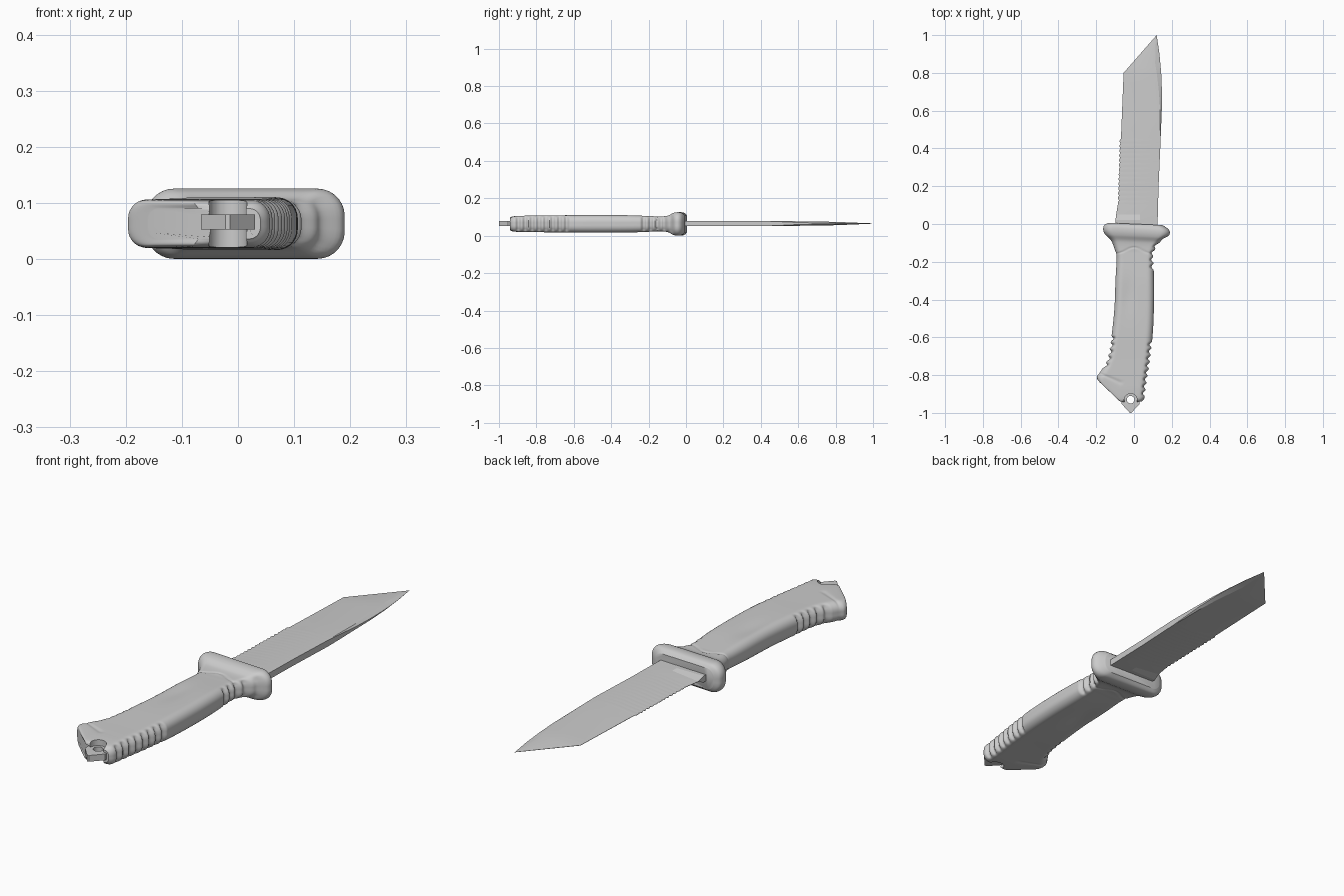
import bpy, bmesh, math

if "Cube" in bpy.data.objects:
    bpy.data.objects.remove(bpy.data.objects["Cube"])

ZC = 0.063  # mid height of the knife


def finish(name, verts, faces, smooth=None):
    me = bpy.data.meshes.new(name)
    me.from_pydata(verts, [], faces)
    bm = bmesh.new()
    bm.from_mesh(me)
    bmesh.ops.remove_doubles(bm, verts=bm.verts, dist=1e-6)
    bmesh.ops.recalc_face_normals(bm, faces=bm.faces)
    bm.to_mesh(me)
    bm.free()
    ob = bpy.data.objects.new(name, me)
    bpy.context.collection.objects.link(ob)
    if smooth:
        shade(ob, smooth)
    return ob


def shade(ob, angle):
    bpy.ops.object.select_all(action='DESELECT')
    ob.select_set(True)
    bpy.context.view_layer.objects.active = ob
    bpy.ops.object.shade_smooth_by_angle(angle=math.radians(angle))


def loft(name, rings, smooth):
    n = len(rings[0])
    verts = [p for r in rings for p in r]
    faces = [(i * n + j, i * n + (j + 1) % n, (i + 1) * n + (j + 1) % n, (i + 1) * n + j)
             for i in range(len(rings) - 1) for j in range(n)]
    faces += [tuple(range(n)), tuple(range(len(verts) - n, len(verts)))]
    return finish(name, verts, faces, smooth)


def drill(ob, x, y, r):
    bpy.ops.mesh.primitive_cylinder_add(vertices=40, radius=r, depth=0.4, location=(x, y, ZC))
    cut = bpy.context.object
    cut.hide_render = True
    mod = ob.modifiers.new("hole", 'BOOLEAN')
    mod.operation, mod.solver, mod.object = 'DIFFERENCE', 'EXACT', cut
    bpy.context.view_layer.objects.active = ob
    bpy.ops.object.modifier_apply(modifier=mod.name)
    bpy.data.objects.remove(cut)


def lerp_table(t, y):
    for (y0, a), (y1, b) in zip(t, t[1:]):
        if y <= y1:
            return a + (b - a) * max(0, (y - y0)) / (y1 - y0)
    return t[-1][1]


# Handle and guard: stations of left x,y / right x,y / half height / end sag
ST = [(-.135, .006, .150, -.006, .045, 0), (-.157, -.006, .181, -.026, .059, 0),
      (-.163, -.030, .190, -.048, .0625, 0), (-.152, -.056, .174, -.072, .058, 0),
      (-.120, -.090, .136, -.098, .044, 0), (-.100, -.140, .112, -.135, .040, 0),
      (-.092, -.180, .103, -.175, .041, 0), (-.098, -.300, .106, -.300, .046, 0),
      (-.104, -.450, .106, -.420, .047, 0), (-.120, -.600, .100, -.570, .047, 0),
      (-.141, -.715, .085, -.720, .045, 0), (-.178, -.782, .068, -.830, .044, .02),
      (-.195, -.806, .061, -.880, .043, .045), (-.190, -.828, .055, -.922, .039, .062),
      (-.160, -.858, .040, -.941, .027, .045)]


def stations():
    for i in range(len(ST) - 1):
        a, b, c, d = ST[max(i - 1, 0)], ST[i], ST[i + 1], ST[min(i + 2, len(ST) - 1)]
        n = max(6, int(max(b[1] - c[1], b[3] - c[3]) / .004))
        for k in range(n + (i == len(ST) - 2)):
            t = k / n
            yield [.5 * (2 * q + (r - p) * t + (2 * p - 5 * q + 4 * r - s) * t * t
                         + (3 * q - p - 3 * r + s) * t ** 3) for p, q, r, s in zip(a, b, c, d)]


def rounded_rect(w, h, r):
    pts = []
    for q, (sx, sz) in enumerate([(1, 1), (-1, 1), (-1, -1), (1, -1)]):
        for k in range(8):
            a = math.pi / 2 * (q + k / 7)
            pts.append((sx * (w - r) + r * math.cos(a), sz * (h - r) + r * math.sin(a)))
    out = []
    for i, p in enumerate(pts):
        out.append(p)
        if i % 8 == 7:
            e, n = pts[(i + 1) % 32], (16 if i in (7, 23) else 6)
            out += [(p[0] + (e[0] - p[0]) * k / n, p[1] + (e[1] - p[1]) * k / n) for k in range(1, n)]
    return out


def ribs(y, y0, y1, n):
    if not y0 < y < y1:
        return 0
    return math.sin(math.pi * n * (y - y0) / (y1 - y0)) ** 2


rings = []
for lx, ly, rx, ry, h, sag in stations():
    w = math.hypot(rx - lx, ry - ly) / 2
    rr = h * .78
    right = .012 * max(ribs(ry, -.245, -.06, 5), ribs(ry, -.915, -.62, 8))
    left = .012 * ribs(ly, -.765, -.59, 5)
    ring = []
    for dx, dz in rounded_rect(w, h, rr):
        u = dx / w
        v = (u + 1) / 2
        x = (lx + rx) / 2 + u * (rx - lx) / 2
        y = (ly + ry) / 2 + u * (ry - ly) / 2 - sag * min(v / .46, (1 - v) / .54)
        # grip grooves on both edges
        if abs(dx) > w - rr:
            k = min(1, max(0, (1 - abs(dz) / h) * 3.5))
            x += left * k if u < 0 else -right * k
        # collar seam, pommel seam and thumb dimple
        seam = -.158 + .035 * math.exp(-(x / .055) ** 2)
        g = .003 * math.exp(-((y - seam) / .004) ** 2)
        if v < .5:
            g += .003 * math.exp(-((ly + .79) / .004) ** 2)
        g += .004 * math.exp(-((x + .03) / .035) ** 2 - ((y + .38) / .09) ** 2)
        ring.append((x, y, ZC + dz * (1 - g / h)))
    rings.append(ring)
handle = loft("handle_with_guard", rings, None)
drill(handle, -.018, -.932, .034)
shade(handle, 40)

# Blade: flat-ground angled-tip blade with serrated lower edge and bevelled spine
EDGE = [(-.03, -.098), (.03, -.098), (.1, -.086), (.45, -.076), (.453, -.069), (.8, -.055), (1, .12)]
GRIND = [(-.03, .03), (.8, .04), (1, .12)]
SPINE = [(-.03, .124), (.2, .13), (.4, .139), (.6, .147), (.7, .148), (.8, .144), (.9, .135), (1, .12)]
SWEDGE = [(-.03, .0), (.42, .0), (.6, .008), (.85, .027), (.93, .017), (1, 0)]
THICK = [(-.03, .014), (.5, .0135), (.8, .009), (1, .0008)]
ys = ([-.03, .02, .05] + [.1 + .35 * i / 84 for i in range(85)]
      + [.453, .5, .55, .6, .65, .7, .75, .8, .83, .85, .87, .9, .93, .96, .98, 1])
rings = []
for y in ys:
    t = lerp_table(THICK, y)
    xl = lerp_table(EDGE, y)
    if .1 < y < .45:
        xl += .006 * (1 - abs(math.sin(math.pi * 14 * (y - .1) / .35)))
    xg, xr = lerp_table(GRIND, y), lerp_table(SPINE, y)
    xs = xr - lerp_table(SWEDGE, y) - .0005
    te = lerp_table([(-.03, t), (.02, t), (.05, .0008), (1, .0005)], y)
    tb = t * lerp_table([(-.03, 1), (.42, 1), (.6, .45), (.85, .1), (1, .1)], y)
    half = [(xl, te), (xg, t), (xs, t), (xr, tb)]
    rings.append([(x, y, ZC + .002 + z) for x, z in half]
                 + [(x, y, ZC + .002 - z) for x, z in reversed(half)])
loft("blade", rings, 8)

# Exposed tang end with lanyard hole
outline = [(-.066, -.85), (-.066, -.952), (-.022, -1), (-.014, -1), (.03, -.952), (.03, -.85)]
tang = loft("tang_end", [[(x, y, ZC + .003 + s * .0135) for x, y in outline] for s in (-1, 1)], None)
drill(tang, -.018, -.93, .02)
shade(tang, 30)
